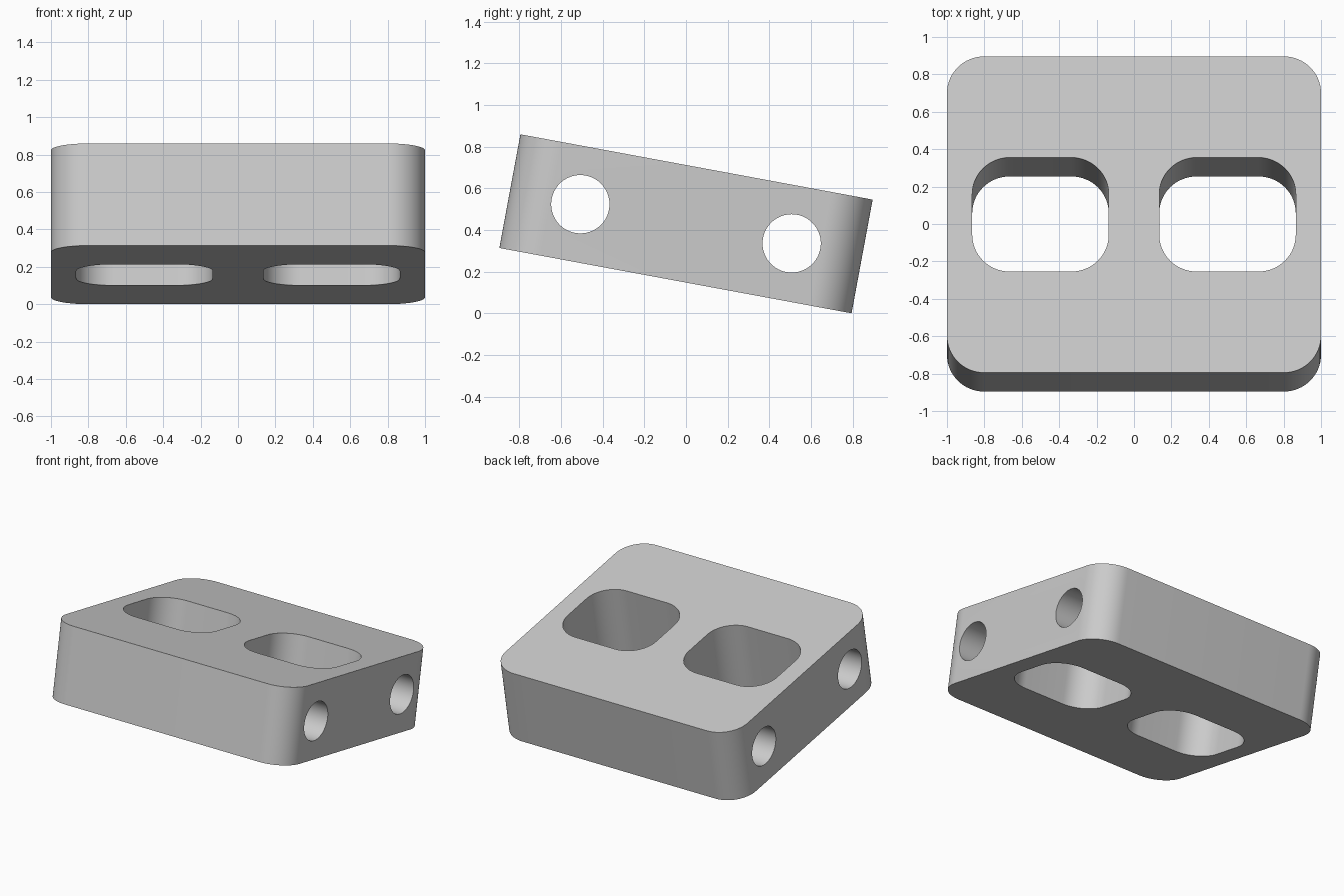
import bpy
import bmesh
from math import cos, sin, pi, radians
from mathutils import Matrix, Vector

WIDTH, DEPTH, THICK = 2.0, 1.72, 0.555
RADIUS = 0.2
TILT = radians(-10.5)
CENTRE_Z = 0.43

default = bpy.data.objects.get("Cube")
if default:
    bpy.data.objects.remove(default, do_unlink=True)

grey = bpy.data.materials.new("plain grey")
grey.use_nodes = True
colour = (0.6, 0.6, 0.6, 1)
grey.diffuse_color = colour
grey.node_tree.nodes["Principled BSDF"].inputs["Base Color"].default_value = colour


def rounded_outline(width, depth, radius, steps=16):
    """Outline of a rectangle with round corners."""
    points = []
    for quarter, (sx, sy) in enumerate([(1, 1), (-1, 1), (-1, -1), (1, -1)]):
        cx, cy = sx * (width / 2 - radius), sy * (depth / 2 - radius)
        for i in range(steps + 1):
            a = (quarter + i / steps) * pi / 2
            points.append((cx + radius * cos(a), cy + radius * sin(a)))
    return points


def prism(name, outline, height, matrix):
    """Solid made by extruding an outline, centred on its own origin."""
    bm = bmesh.new()
    base = bm.faces.new([bm.verts.new((x, y, -height / 2)) for x, y in outline])
    top = bmesh.ops.extrude_face_region(bm, geom=[base])["geom"]
    moved = [v for v in top if isinstance(v, bmesh.types.BMVert)]
    bmesh.ops.translate(bm, verts=moved, vec=(0, 0, height))
    bmesh.ops.remove_doubles(bm, verts=bm.verts, dist=1e-5)
    bmesh.ops.recalc_face_normals(bm, faces=bm.faces)
    mesh = bpy.data.meshes.new(name)
    bm.to_mesh(mesh)
    bm.free()
    mesh.materials.append(grey)
    obj = bpy.data.objects.new(name, mesh)
    bpy.context.collection.objects.link(obj)
    obj.matrix_world = matrix
    return obj


# Tilted block with rounded vertical corners
place = Matrix.Translation((0, 0, CENTRE_Z)) @ Matrix.Rotation(TILT, 4, "X")
block = prism("block", rounded_outline(WIDTH, DEPTH, RADIUS), THICK, place)

cutters = []
for side in (-1, 1):
    # Two rounded openings from top to bottom
    at = place @ Matrix.Translation((side * 0.5, 0, 0))
    cutters.append(prism("opening_cutter", rounded_outline(0.73, 0.62, RADIUS), 1, at))
    # Two round bores from side to side
    circle = [(0.14 * cos(i * pi / 32), 0.14 * sin(i * pi / 32)) for i in range(64)]
    at = place @ Matrix.Translation((0, side * 0.516, 0)) @ Matrix.Rotation(pi / 2, 4, "Y")
    cutters.append(prism("bore_cutter", circle, 3, at))

bpy.ops.object.select_all(action="DESELECT")
block.select_set(True)
bpy.context.view_layer.objects.active = block
for cutter in cutters:
    cutter.hide_render = True
    cut = block.modifiers.new("cut", "BOOLEAN")
    cut.operation = "DIFFERENCE"
    cut.solver = "EXACT"
    cut.object = cutter
    bpy.ops.object.modifier_apply(modifier=cut.name)
    bpy.data.objects.remove(cutter, do_unlink=True)

bpy.ops.object.shade_smooth_by_angle(angle=radians(30))
